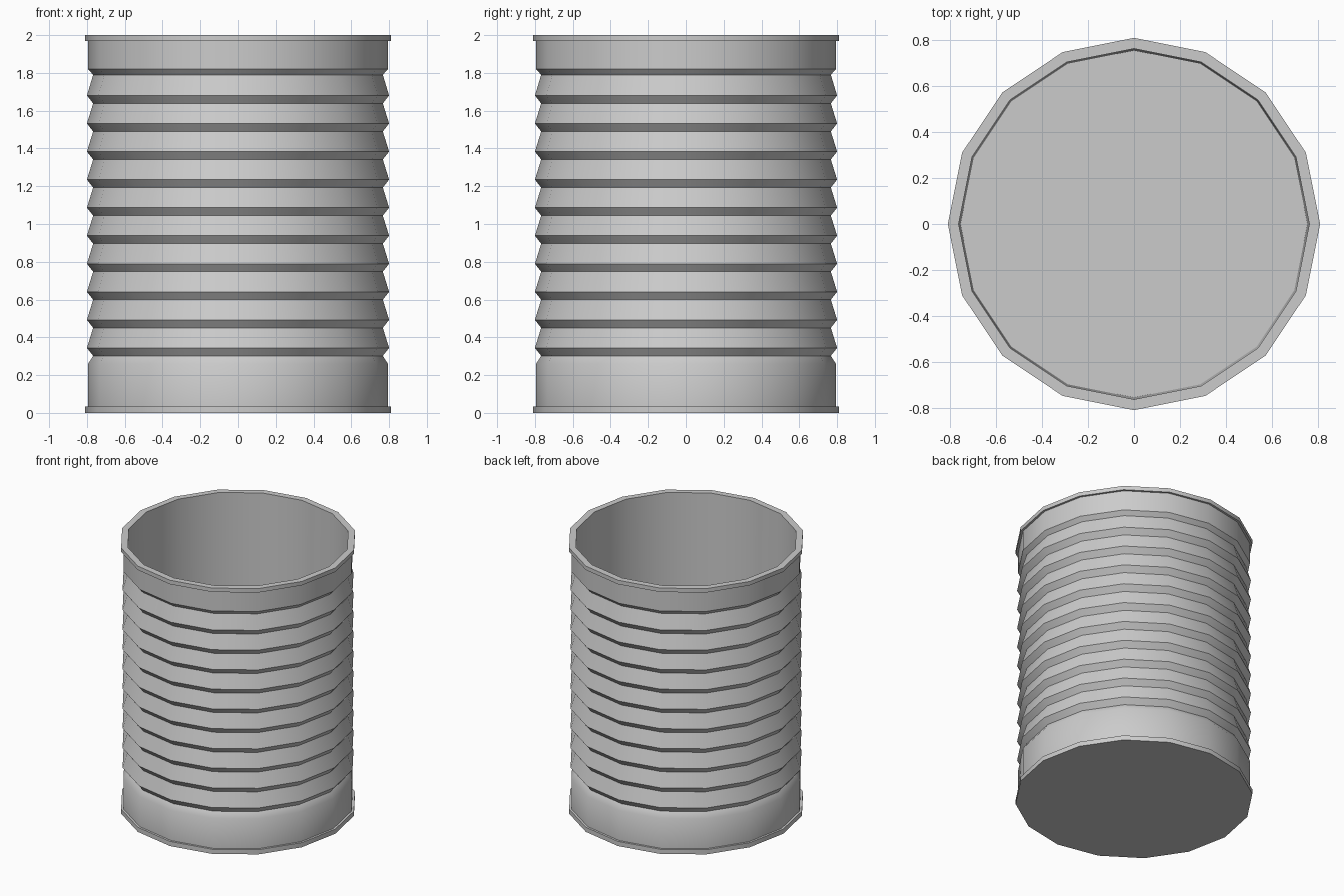
import bpy, bmesh, math

if "Cube" in bpy.data.objects:
    bpy.data.objects.remove(bpy.data.objects["Cube"])

SIDES = 16


def lathe(name, profile):
    """Revolve (radius, z) points around z and cap both open ends."""
    bm = bmesh.new()
    rings = [[bm.verts.new((r * math.cos(2 * math.pi * i / SIDES),
                            r * math.sin(2 * math.pi * i / SIDES), z))
              for i in range(SIDES)] for r, z in profile]
    for a, b in zip(rings, rings[1:]):
        for i in range(SIDES):
            j = (i + 1) % SIDES
            bm.faces.new((a[i], a[j], b[j], b[i]))
    bm.faces.new(rings[0][::-1])
    bm.faces.new(rings[-1])
    bmesh.ops.recalc_face_normals(bm, faces=bm.faces)
    mesh = bpy.data.meshes.new(name)
    bm.to_mesh(mesh)
    bm.free()
    obj = bpy.data.objects.new(name, mesh)
    bpy.context.collection.objects.link(obj)
    bpy.context.view_layer.objects.active = obj
    obj.select_set(True)
    bpy.ops.object.shade_smooth_by_angle(angle=math.radians(35))
    obj.select_set(False)
    return obj


# bottom rim and lower plain band
profile = [(0.81, 0), (0.81, 0.035), (0.794, 0.035), (0.794, 0.26)]

# ten corrugations: steep underside, long sloping top
for k in range(10):
    tip = 0.344 + k * 0.1485
    profile += [(0.767, tip - 0.042), (0.80, tip)]

# upper plain band, top rim, then inside wall down to the floor
profile += [(0.767, 1.79), (0.794, 1.82), (0.794, 1.97),
            (0.81, 1.97), (0.81, 2.0), (0.763, 2.0), (0.755, 0.03)]

lathe("tin_can", profile)
